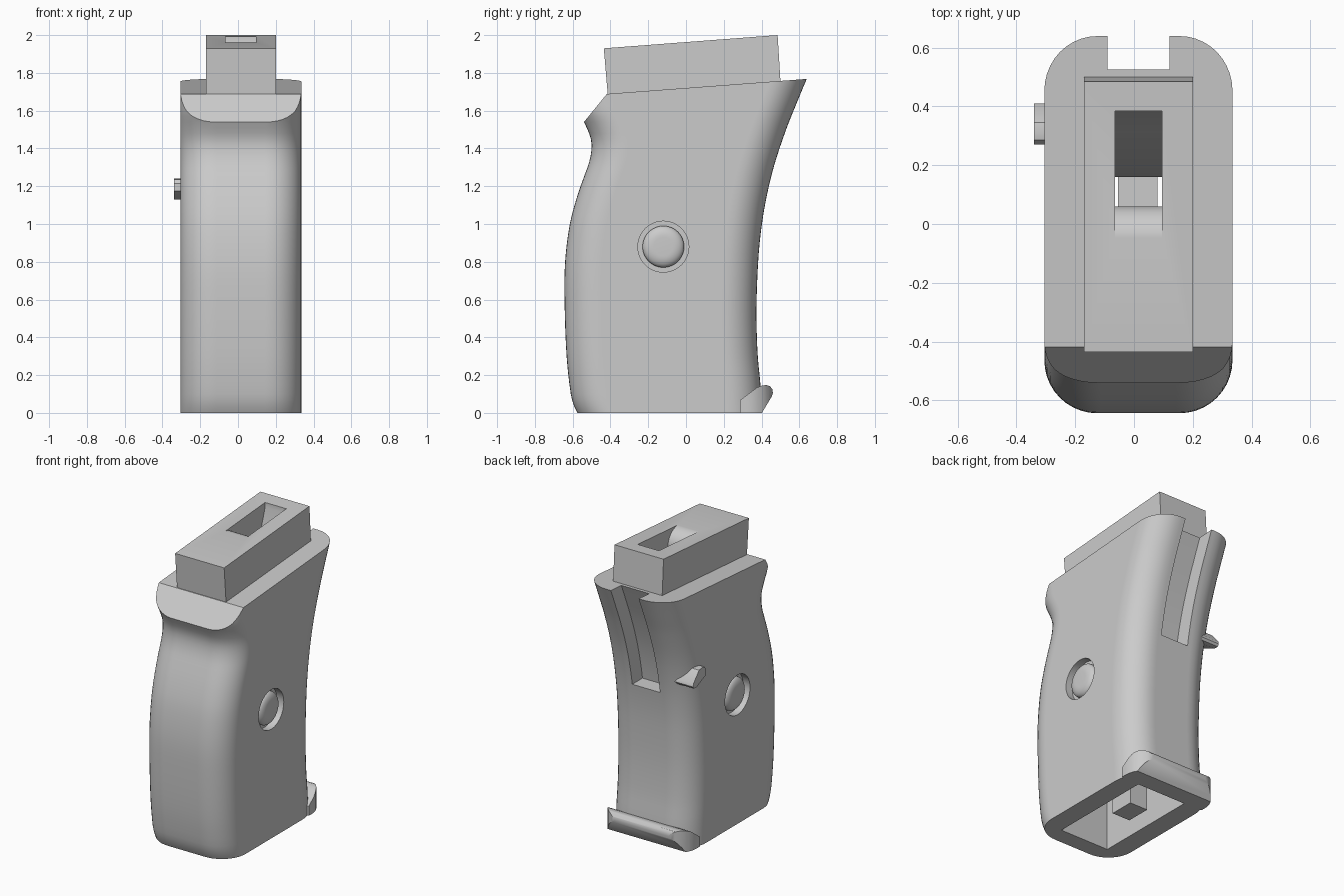
import bpy, bmesh, math
from mathutils import Vector

if "Cube" in bpy.data.objects:
    bpy.data.objects.remove(bpy.data.objects["Cube"])

X0, X1 = -0.305, 0.335          # side faces of the grip
grey = bpy.data.materials.new("grey plastic")
grey.diffuse_color = (0.6, 0.6, 0.6, 1)
grey.use_nodes = True
grey.node_tree.nodes["Principled BSDF"].inputs["Base Color"].default_value = grey.diffuse_color


def make(name, bm):
    bmesh.ops.recalc_face_normals(bm, faces=bm.faces)
    me = bpy.data.meshes.new(name)
    bm.to_mesh(me)
    bm.free()
    me.materials.append(grey)
    ob = bpy.data.objects.new(name, me)
    bpy.context.collection.objects.link(ob)
    return ob


def prism(name, pts, x0, x1):
    """Side outline (y, z) extruded along x."""
    bm = bmesh.new()
    f = bm.faces.new([bm.verts.new((x0, y, z)) for y, z in pts])
    g = bmesh.ops.extrude_face_region(bm, geom=[f])["geom"]
    bmesh.ops.translate(bm, vec=(x1 - x0, 0, 0),
                        verts=[v for v in g if isinstance(v, bmesh.types.BMVert)])
    return make(name, bm)


def loft(bm, rings):
    rows = [[bm.verts.new(p) for p in r] for r in rings]
    for a, b in zip(rows, rows[1:]):
        for i in range(len(a)):
            j = (i + 1) % len(a)
            bm.faces.new((a[i], a[j], b[j], b[i]))
    bm.faces.new(rows[0][::-1])
    bm.faces.new(rows[-1])


def rounded(y0, y1, z, r, n=10, e=0.012):
    """Rounded rectangle ring, with a support point beside each corner."""
    out = []
    for cx, cy, a0 in ((X1 - r, y1 - r, 0), (X0 + r, y1 - r, 90),
                       (X0 + r, y0 + r, 180), (X1 - r, y0 + r, 270)):
        arc = []
        for i in range(n + 1):
            a = math.radians(a0 + 90 * i / n)
            arc.append(Vector((cx + r * math.cos(a), cy + r * math.sin(a), z)))
        a = math.radians(a0)
        c, s = math.cos(a), math.sin(a)
        out += [arc[0] + Vector((s, -c, 0)) * e] + arc + [arc[-1] + Vector((-c, -s, 0)) * e]
    return out


def smooth_at(tab, z):
    """Cubic interpolation through (z, y) points."""
    k = max(i for i in range(len(tab) - 1) if tab[i][0] <= z or i == 0)

    def slope(i):
        a, b = tab[max(i - 1, 0)], tab[min(i + 1, len(tab) - 1)]
        return (b[1] - a[1]) / (b[0] - a[0])
    (za, ya), (zb, yb) = tab[k], tab[k + 1]
    h = zb - za
    t = (z - za) / h
    return ((2*t**3 - 3*t*t + 1) * ya + (t**3 - 2*t*t + t) * h * slope(k)
            + (3*t*t - 2*t**3) * yb + (t**3 - t*t) * h * slope(k + 1))


def boolean(ob, cutter, op="DIFFERENCE"):
    m = ob.modifiers.new("cut", "BOOLEAN")
    m.object, m.operation, m.solver = cutter, op, "EXACT"
    bpy.context.view_layer.objects.active = ob
    bpy.ops.object.modifier_apply(modifier=m.name)


def slice_off(bm, co, no):
    r = bmesh.ops.bisect_plane(bm, geom=bm.verts[:] + bm.edges[:] + bm.faces[:],
                               plane_co=co, plane_no=no, clear_outer=True)
    edges = [e for e in r["geom_cut"] if isinstance(e, bmesh.types.BMEdge)]
    bmesh.ops.contextual_create(bm, geom=edges)


# Grip body: rounded sections lofted between front and back curves
front = [(0, -.575), (.04, -.594), (.1, -.61), (.3, -.632), (.6, -.643), (.8, -.64),
         (1, -.615), (1.15, -.575), (1.25, -.54), (1.33, -.512), (1.4, -.5),
         (1.46, -.506), (1.54, -.54), (1.6, -.57), (1.9, -.6)]
back = [(0, .402), (.15, .394), (.3, .38), (.5, .373), (.7, .377), (.9, .39),
        (1.1, .418), (1.3, .464), (1.5, .53), (1.65, .59), (1.77, .64), (1.9, .695)]
levels = [0, .015, .04, .07, .1] + [.15 + .05 * i for i in range(23)] \
    + [1.27 + .03 * i for i in range(22)]
bm = bmesh.new()
loft(bm, [rounded(smooth_at(front, z), smooth_at(back, z), z, .18) for z in levels])
slice_off(bm, (0, -.415, 1.69) and (0, .64, 1.768), (0, -.075, 1))     # sloping top
slice_off(bm, (0, -.54, 1.54), (0, -.15, .122))                       # front bevel
body = make("grip_body", bm)

# Top block that sits on the sloping face
block = prism("top_block", [(-.435, 1.93), (.485, 2.0), (.501, 1.74), (-.413, 1.67)], -.17, .2)

# Curved tunnel from the top block down to the bottom cavity
arc = [(-.05 + .11 * math.sin(a), 1.96 - .11 * (1 - math.cos(a)))
       for a in [math.radians(9 * i) for i in range(11)]]
tunnel = prism("tunnel_cutter", [(-.05, 2.1)] + arc + [(.06, 1.2), (.05, .4), (.16, .4), (.16, .8),
               (.185, 1.1), (.235, 1.4), (.3, 1.7), (.385, 1.96), (.385, 2.1)], -.065, .095)
cavity = prism("cavity_cutter", [(-.46, -.1), (.28, -.1), (.28, .5), (-.46, .5)], -.17, .2)

# Slot in the back following the back curve
zs = [1.04 + .04 * i for i in range(20)]
slot = prism("slot_cutter", [(smooth_at(back, z) - .11, z) for z in zs] + [(.9, zs[-1]), (.9, 1.04)],
             -.09, .12)
boolean(block, tunnel)
for c in (tunnel, cavity, slot):
    boolean(body, c)


def disc(name, x, side, prof):
    """Turned part around the x axis from (radius, outward offset) points."""
    bm = bmesh.new()
    loft(bm, [[(x + side * d, -.12 + r * math.cos(2 * math.pi * i / 48),
                .88 + r * math.sin(2 * math.pi * i / 48)) for i in range(48)] for r, d in prof])
    return make(name, bm)


# Recessed domed buttons on both sides
parts = [body, block]
helpers = [tunnel, cavity, slot]
for tag, x, side in (("right", X1, 1), ("left", X0, -1)):
    hole = disc("recess_cutter", x, side, [(.135, -.05), (.135, .05)])
    boolean(body, hole)
    helpers.append(hole)
    dome = [(.05 + .06 * math.cos(a), -.035 + .035 * math.sin(a))
            for a in [math.radians(11.25 * i) for i in range(9)]]
    parts.append(disc(tag + "_button", x, side, [(.11, -.06)] + dome))

# Flared lip at the bottom of the back
lip = prism("bottom_lip", [(.285, 0), (.402, 0), (.455, .088), (.46, .105), (.457, .125), (.445, .141),
            (.425, .148), (.4, .144), (.375, .134), (.31, .085), (.285, .066)], -.4, .4)
bm = bmesh.new()
loft(bm, [rounded(-.3, .462, z, .14) for z in (-.1, .3)])
trim = make("lip_trim", bm)
boolean(lip, trim, "INTERSECT")
helpers.append(trim)

# Small catch on the left side near the back
catch = prism("side_catch", [(.27, 1.175), (.27, 1.215), (.285, 1.235), (.31, 1.24), (.345, 1.235),
              (.405, 1.165), (.41, 1.145), (.4, 1.13), (.37, 1.13)], -.34, -.12)

# Hammer-like post hanging inside the tunnel
post = prism("inner_post", [(-.11, .01), (.06, .01), (.06, .25), (.18, .5), (.18, .6), (.03, .6),
             (.03, .5), (-.11, .25)], -.055, .08)

for h in helpers:
    bpy.data.objects.remove(h)
for ob in parts + [lip, catch, post]:
    bpy.ops.object.select_all(action="DESELECT")
    ob.select_set(True)
    bpy.context.view_layer.objects.active = ob
    bpy.ops.object.shade_smooth_by_angle(angle=math.radians(30))
